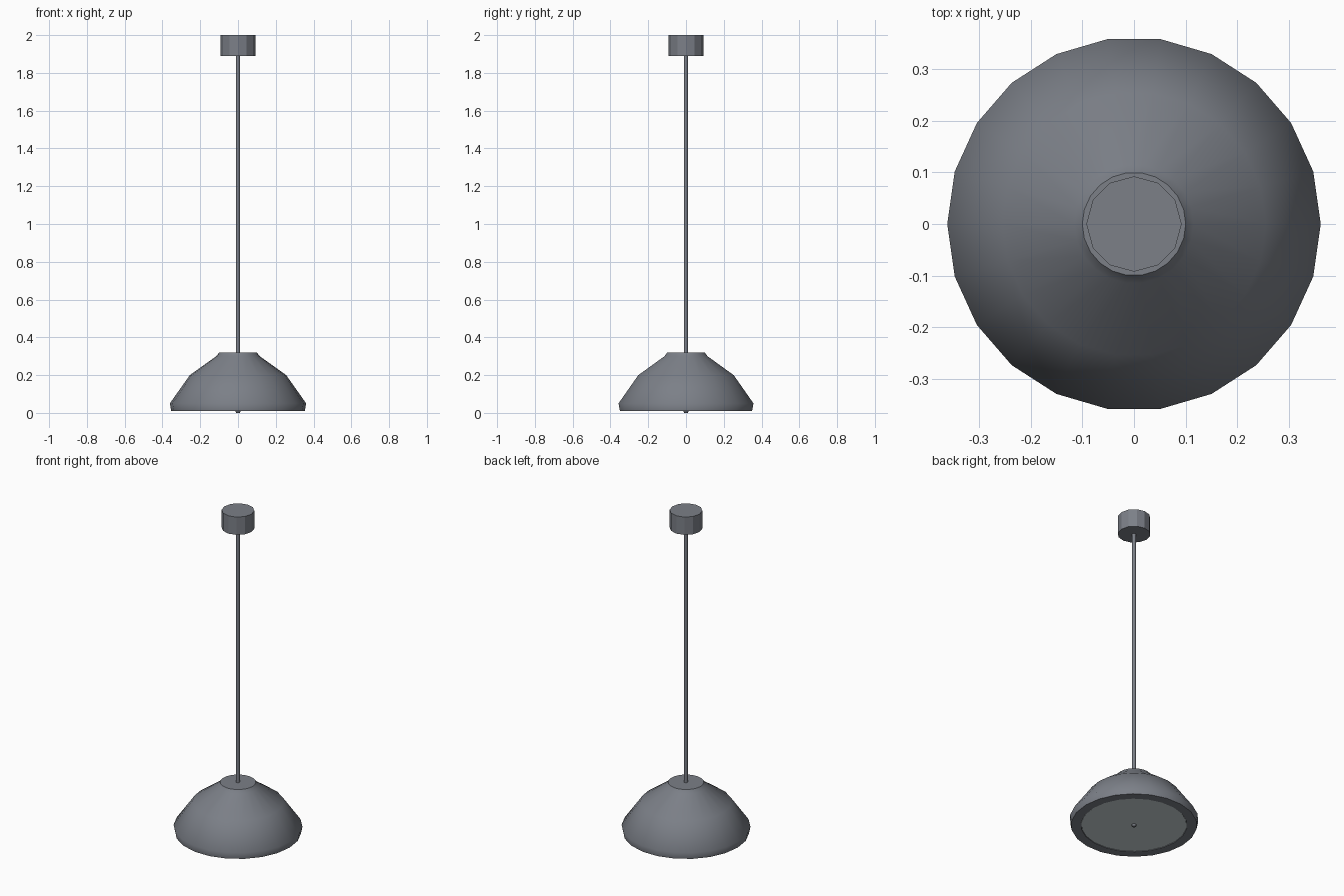
import bpy, bmesh, math

if "Cube" in bpy.data.objects:
    bpy.data.objects.remove(bpy.data.objects["Cube"])

METAL = (0.20, 0.215, 0.245, 1)
GLASS = (0.60, 0.68, 0.69, 1)


def lathe(name, profile, sides, color, smooth=None):
    """Revolve (radius, z) points around z and cap both ends."""
    bm = bmesh.new()
    rings = [[bm.verts.new((r * math.cos(2 * math.pi * i / sides),
                            r * math.sin(2 * math.pi * i / sides), z))
              for i in range(sides)] for r, z in profile]
    for a, b in zip(rings, rings[1:]):
        for i in range(sides):
            j = (i + 1) % sides
            bm.faces.new((a[i], a[j], b[j], b[i]))
    bm.faces.new(rings[0][::-1])
    bm.faces.new(rings[-1])
    bmesh.ops.recalc_face_normals(bm, faces=bm.faces)
    mesh = bpy.data.meshes.new(name)
    bm.to_mesh(mesh)
    bm.free()
    obj = bpy.data.objects.new(name, mesh)
    bpy.context.collection.objects.link(obj)
    if smooth:
        bpy.ops.object.select_all(action='DESELECT')
        obj.select_set(True)
        bpy.context.view_layer.objects.active = obj
        bpy.ops.object.shade_smooth_by_angle(angle=math.radians(smooth))
    mat = bpy.data.materials.get("glass" if color == GLASS else "metal")
    if mat is None:
        mat = bpy.data.materials.new("glass" if color == GLASS else "metal")
        mat.diffuse_color = color
        mat.use_nodes = True
        mat.node_tree.nodes["Principled BSDF"].inputs["Base Color"].default_value = mat.diffuse_color
    mesh.materials.append(mat)
    return obj


# Bell shade, closed by a rim that turns in around the diffuser
lathe("shade", [(0.298, 0.018), (0.298, 0.009), (0.353, 0.009), (0.361, 0.05),
                (0.255, 0.20), (0.115, 0.30), (0.10, 0.32)], 22, METAL, smooth=50)

# Flat diffuser disc set in the rim
lathe("diffuser", [(0.296, 0.011), (0.296, 0.017)], 22, GLASS)

# Small tip under the diffuser
lathe("tip", [(0.009, 0.0), (0.016, 0.012)], 8, METAL, smooth=50)

# Stem from the shade to the canopy
lathe("stem", [(0.011, 0.30), (0.011, 1.90)], 8, METAL, smooth=50)

# Ceiling canopy
lathe("canopy", [(0.092, 1.89), (0.092, 2.0)], 12, METAL)
